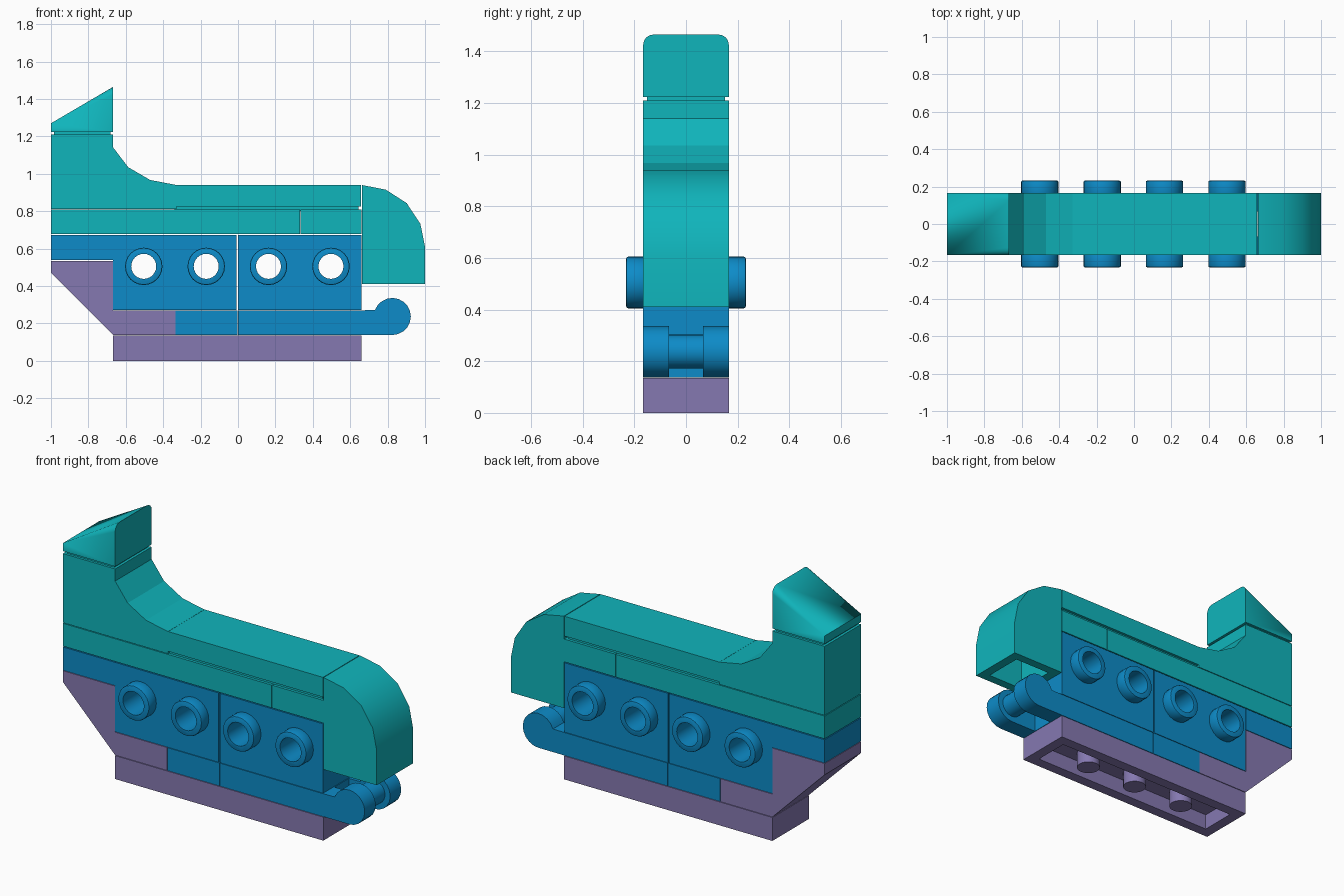
import bpy, bmesh, math
from mathutils import Matrix

if "Cube" in bpy.data.objects:
    bpy.data.objects.remove(bpy.data.objects["Cube"])

W = 0.166   # half width of the row of blocks
G = 0.003   # seam between blocks


def material(name, rgb):
    m = bpy.data.materials.new(name)
    m.diffuse_color = (*rgb, 1)
    m.use_nodes = True
    m.node_tree.nodes["Principled BSDF"].inputs["Base Color"].default_value = m.diffuse_color
    return m


TEAL = material("teal", (0.005, 0.46, 0.50))
BLUE = material("blue", (0.004, 0.26, 0.58))
PURPLE = material("purple", (0.235, 0.19, 0.44))


def finish(name, bm, mat):
    bmesh.ops.recalc_face_normals(bm, faces=bm.faces)
    me = bpy.data.meshes.new(name)
    bm.to_mesh(me)
    bm.free()
    ob = bpy.data.objects.new(name, me)
    bpy.context.collection.objects.link(ob)
    if mat:
        me.materials.append(mat)
    return ob


def extrude(name, pts, mat, y0=-W, y1=W):
    """Extrude an (x, z) profile along y."""
    bm = bmesh.new()
    a = [bm.verts.new((x, y0, z)) for x, z in pts]
    b = [bm.verts.new((x, y1, z)) for x, z in pts]
    bm.faces.new(a)
    bm.faces.new(b)
    for i in range(len(pts)):
        j = (i + 1) % len(pts)
        bm.faces.new((a[i], a[j], b[j], b[i]))
    return finish(name, bm, mat)


def box(name, x0, x1, z0, z1, mat, hw=W):
    return extrude(name, [(x0, z0), (x1, z0), (x1, z1), (x0, z1)], mat, -hw, hw)


def cylinder(name, loc, r, length, mat, axis="Y", n=24):
    bm = bmesh.new()
    rot = Matrix.Rotation(math.pi / 2, 4, "X") if axis == "Y" else Matrix()
    bmesh.ops.create_cone(bm, cap_ends=True, segments=n, radius1=r, radius2=r,
                          depth=length, matrix=Matrix.Translation(loc) @ rot)
    return finish(name, bm, mat)


def bevel(ob, width):
    m = ob.modifiers.new("bevel", "BEVEL")
    m.width, m.segments, m.limit_method = width, 2, "ANGLE"
    m.angle_limit = math.radians(50)


def smooth(ob, angle=35):
    bpy.ops.object.select_all(action="DESELECT")
    ob.select_set(True)
    bpy.context.view_layer.objects.active = ob
    bpy.ops.object.shade_smooth_by_angle(angle=math.radians(angle))


def cut(ob, cutters):
    """Subtract cutters and bake the result."""
    for c in cutters:
        m = ob.modifiers.new("cut", "BOOLEAN")
        m.operation, m.object, m.solver = "DIFFERENCE", c, "EXACT"
        c.hide_render = True
    dg = bpy.context.evaluated_depsgraph_get()
    me = bpy.data.meshes.new_from_object(ob.evaluated_get(dg))
    ob.modifiers.clear()
    ob.data = me
    for c in cutters:
        bpy.data.objects.remove(c)


# Purple base plate, hollow below with three pins
base = box("base_plate", -0.667, 0.66, 0, 0.135, PURPLE)
cut(base, [box("cutter", -0.605, 0.598, -0.1, 0.09, None, 0.104)])
for i in range(3):
    smooth(cylinder(f"base_pin_{i}", (-0.337 + i * 0.333, 0, 0.05), 0.063, 0.1,
                    PURPLE, "Z"))

# Purple inverted slope under the tail
extrude("inverted_slope", [(-1, 0.535), (-1, 0.47), (-0.667, 0.138), (-0.335, 0.138),
                           (-0.335, 0.27), (-0.668, 0.27), (-0.668, 0.535)], PURPLE)

# Blue plates
box("tail_plate", -1, -0.668, 0.538, 0.672, BLUE)
box("lower_plate", -0.333, -0.002, 0.138, 0.27, BLUE)
box("handle_plate", 0.001, 0.66, 0.138, 0.27, BLUE)

# Handle arms with round ends, and the bar between them
cx, cz, r = 0.825, 0.237, 0.099
arm = [(0.64, 0.138), (0.64, 0.27)]
arm += [(cx + r * math.cos(a), cz + r * math.sin(a))
        for a in [math.radians(160 - k * 250 / 14) for k in range(15)]]
for side, y0, y1 in (("front", -W, -0.066), ("back", 0.066, W)):
    smooth(extrude(f"handle_arm_{side}", arm, BLUE, y0, y1))
smooth(cylinder("handle_bar", (cx, 0, cz), 0.066, 0.15, BLUE))

# Blue bricks with hollow studs on both sides and holes right through
STUD_Z = 0.505
for i, x0 in enumerate((-0.667, 0.0)):
    brick = box(f"stud_brick_{i}", x0, x0 + 0.662 - G, 0.273, 0.672, BLUE)
    xs = (x0 + 0.163, x0 + 0.497)
    cut(brick, [cylinder("cutter", (x, 0, STUD_Z), 0.067, 1, None) for x in xs])
    smooth(brick)
    for j, x in enumerate(xs):
        for s in (-1, 1):
            stud = cylinder(f"side_stud_{i}_{j}_{s}", (x, s * 0.192, STUD_Z),
                            0.1, 0.08, BLUE)
            bevel(stud, 0.008)
            cut(stud, [cylinder("cutter", (x, 0, STUD_Z), 0.067, 1, None)])
            smooth(stud)

# Teal plates of the deck
box("deck_plate_long", -1, 0.331, 0.677, 0.808, TEAL)
box("deck_plate_short", 0.334, 0.66, 0.677, 0.808, TEAL)

# Teal concave tail, deck tile and the recessed strip below the tile
extrude("curved_tail", [(-1, 0.812), (-1, 1.21), (-0.667, 1.21), (-0.667, 1.14),
                        (-0.587, 1.035), (-0.47, 0.967), (-0.33, 0.94),
                        (-0.33, 0.812)], TEAL)
box("deck_tile_foot", -0.34, 0.645, 0.8, 0.83, TEAL, 0.15)
box("deck_tile", -0.329, 0.658, 0.826, 0.94, TEAL)

# Teal rounded nose, open below
nose = [(0.662, 0.41), (0.662, 0.94), (0.79, 0.915), (0.902, 0.843),
        (0.975, 0.732), (1, 0.61), (1, 0.41)]
nose_ob = extrude("rounded_nose", nose, TEAL)
cut(nose_ob, [extrude("cutter", [(0.715, 0.3), (0.715, 0.85), (0.85, 0.8), (0.92, 0.71),
                                 (0.945, 0.6), (0.945, 0.3)], None, -0.115, 0.115)])
smooth(nose_ob, 32)

# Teal pointed tip: square low end lofted to a rounded high end, on a narrow foot
box("tip_foot", -0.985, -0.682, 1.2, 1.23, TEAL, 0.152)
arc = [math.radians(k * 22.5) for k in range(5)]
half = [(W - 0.04 + 0.04 * math.cos(a), 1.425 + 0.04 * math.sin(a)) for a in arc]
high = [(W, 1.224)] + half + [(-y, z) for y, z in reversed(half)] + [(-W, 1.224)]
bm = bmesh.new()
h = [bm.verts.new((-0.667, y, z)) for y, z in high]
low = [bm.verts.new((-1, y, z)) for y, z in
       ((W, 1.224), (W, 1.27), (-W, 1.27), (-W, 1.224))]
bm.faces.new(h)
bm.faces.new(low)
bm.faces.new((h[0], h[1], low[1], low[0]))
bm.faces.new((h[-1], low[3], low[2], h[-2]))
bm.faces.new((h[5], h[6], low[2], low[1]))
bm.faces.new((h[0], low[0], low[3], h[-1]))
for i in range(1, 5):
    bm.faces.new((h[i], h[i + 1], low[1]))
    bm.faces.new((h[i + 5], h[i + 6], low[2]))
smooth(finish("pointed_tip", bm, TEAL))
